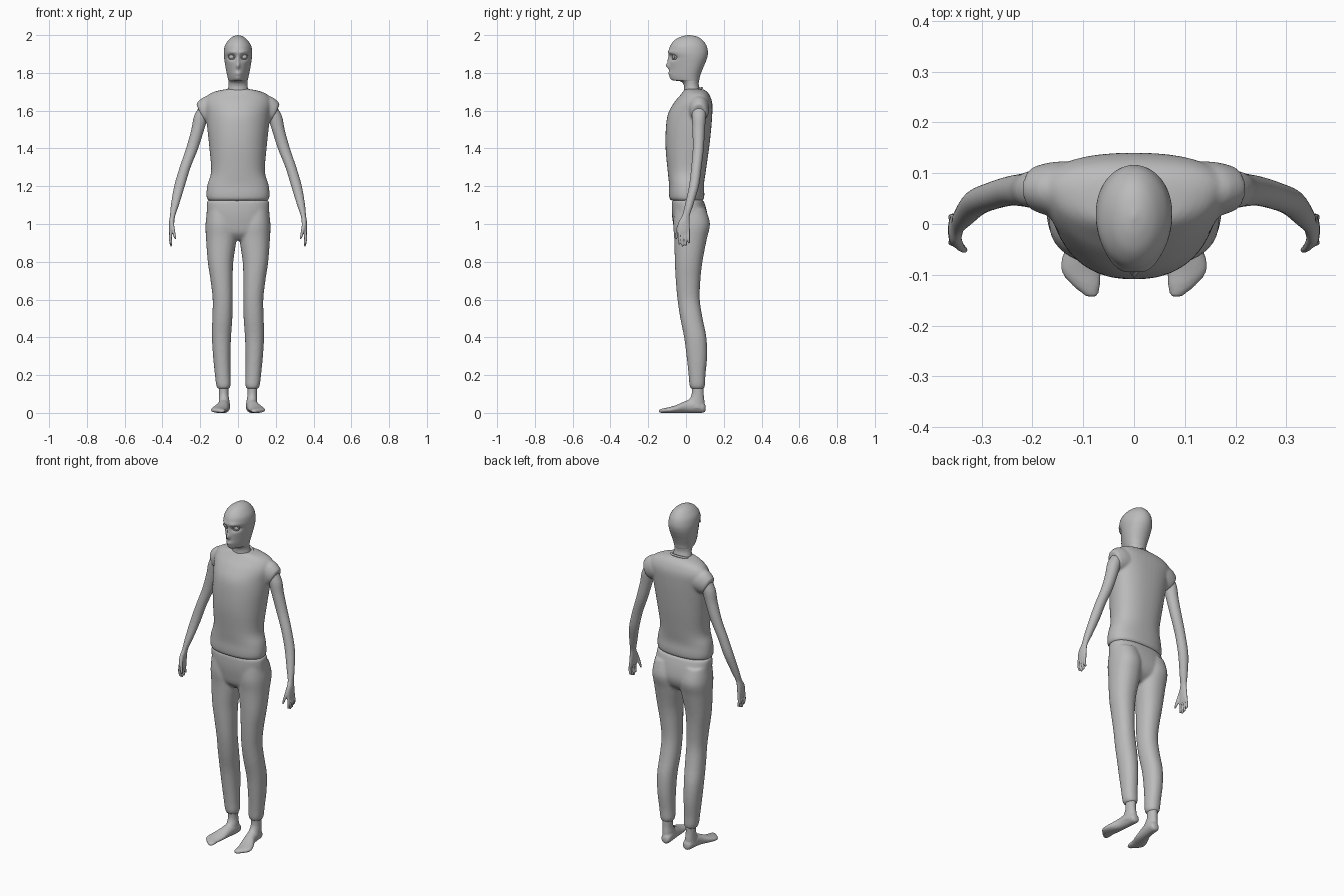
import bpy, bmesh, math
from mathutils import Vector, Matrix

grey = bpy.data.materials.new("plain grey")
grey.diffuse_color = (0.5, 0.5, 0.5, 1)
X, Y, Z = Vector((1, 0, 0)), Vector((0, 1, 0)), Vector((0, 0, 1))


def smooth_rows(rows, steps):
    """Catmull-Rom interpolation between section rows."""
    out = []
    for i in range(len(rows) - 1):
        p = [rows[max(0, min(len(rows) - 1, i + k))] for k in (-1, 0, 1, 2)]
        for s in range(steps):
            t = s / steps
            out.append([0.5 * (2 * b + (c - a) * t + (2 * a - 5 * b + 4 * c - d) * t * t
                        + (3 * b - a - 3 * c + d) * t ** 3) for a, b, c, d in zip(*p)])
    return out + [list(rows[-1])]


def loft(bm, rows, u=X, v=Y, segs=32, steps=4, power=2.0):
    """Rows: x, y, z, radius u, radius v, taper (narrows the -v side)."""
    rings = []
    for x, y, z, ru, rv, taper in smooth_rows(rows, steps):
        ring = []
        for k in range(segs):
            a = 2 * math.pi * k / segs
            c, s = math.cos(a), math.sin(a)
            c = math.copysign(abs(c) ** (2 / power), c)
            s = math.copysign(abs(s) ** (2 / power), s)
            ring.append(bm.verts.new(Vector((x, y, z)) + u * (ru * c * (1 + taper * s)) + v * (rv * s)))
        rings.append(ring)
    for a, b in zip(rings, rings[1:]):
        for k in range(segs):
            j = (k + 1) % segs
            bm.faces.new((a[k], a[j], b[j], b[k]))
    bm.faces.new(rings[0])
    bm.faces.new(rings[-1])


def upright(rows, cx=0):
    """Rows given as z, half width, front y, back y, taper."""
    return [(cx, (f + b) / 2, z, r, (b - f) / 2, t) for z, r, f, b, t in rows]


def leg_rows(rows, s):
    """Rows given as z, inner x, outer x, front y, back y."""
    return [(s * (i + o) / 2, (f + b) / 2, z, (o - i) / 2, (b - f) / 2, 0) for z, i, o, f, b in rows]


def finish(name, bm, voxel=0, relax=3, mirror=False):
    bmesh.ops.recalc_face_normals(bm, faces=bm.faces)
    me = bpy.data.meshes.new(name)
    bm.to_mesh(me)
    bm.free()
    me.materials.append(grey)
    for p in me.polygons:
        p.use_smooth = True
    ob = bpy.data.objects.new(name, me)
    bpy.context.collection.objects.link(ob)
    if voxel:
        m = ob.modifiers.new("blend", 'REMESH')
        m.mode, m.voxel_size, m.use_smooth_shade = 'VOXEL', voxel, True
        m = ob.modifiers.new("relax", 'SMOOTH')
        m.factor, m.iterations = 0.5, relax
    if mirror:
        m = ob.modifiers.new("mirror", 'MIRROR')
        m.use_mirror_merge = False
    return ob


# head and neck, with eye sockets, brow, nose and lips pushed into the face
bm = bmesh.new()
loft(bm, upright([
    (1.66, .065, -.005, .085, 0), (1.70, .056, -.01, .078, 0), (1.735, .050, -.012, .068, 0),
    (1.755, .050, -.03, .068, .1), (1.762, .049, -.075, .070, .35), (1.785, .054, -.088, .075, .35),
    (1.82, .062, -.088, .088, .28), (1.85, .068, -.088, .101, .2), (1.88, .073, -.088, .112, .12),
    (1.91, .075, -.092, .116, .05), (1.945, .069, -.083, .108, 0), (1.975, .049, -.058, .086, 0),
    (1.992, .027, -.025, .058, 0), (2.0, .003, .01, .02, 0)]), segs=64, steps=6)
for vert in bm.verts:
    x, y, z = vert.co
    if y < -.01 and z > 1.74:
        def bump(px, pz, sx, sz):
            return math.exp(-((abs(x) - px) / sx) ** 2 - ((z - pz) / sz) ** 2)
        vert.co.y += (.022 * bump(.033, 1.882, .018, .014) - .007 * bump(.03, 1.91, .025, .01)
                      - .017 * bump(0, 1.838, .010, .016) - .009 * bump(0, 1.87, .008, .02)
                      - .005 * bump(0, 1.797, .018, .008))
finish("head", bm)

# eyeballs
bm = bmesh.new()
bmesh.ops.create_uvsphere(bm, u_segments=20, v_segments=12, radius=.016, matrix=Matrix.Translation((.033, -.057, 1.885)))
finish("eyes", bm, mirror=True)


def ring_tube(name, centre, ru, rv, thick, tilt, turn, mirror):
    """Thin oval ring around an opening."""
    bm = bmesh.new()
    m = Matrix.Translation(centre) @ Matrix.Rotation(turn, 4, 'Z') @ Matrix.Rotation(tilt, 4, 'X')
    rings = []
    for k in range(32):
        a = 2 * math.pi * k / 32
        rings.append([bm.verts.new(m @ Vector(((ru + thick * math.cos(b)) * math.cos(a),
                      (rv + thick * math.cos(b)) * math.sin(a), thick * math.sin(b))))
                      for b in [2 * math.pi * j / 8 for j in range(8)]])
    for k in range(32):
        a, b = rings[k], rings[(k + 1) % 32]
        for j in range(8):
            bm.faces.new((a[j], b[j], b[(j + 1) % 8], a[(j + 1) % 8]))
    finish(name, bm, mirror=mirror)


ring_tube("eyelids", (.034, -.068, 1.885), .018, .012, .003, math.radians(90), math.radians(22), True)
ring_tube("collar", (0, .036, 1.702), .062, .051, .006, math.radians(20), 0, False)

# sleeveless-looking shirt with short cap sleeves
bm = bmesh.new()
loft(bm, upright([
    (1.122, .150, -.070, .080, 0), (1.132, .163, -.086, .094, 0), (1.16, .167, -.090, .097, 0),
    (1.21, .161, -.090, .095, .02), (1.28, .142, -.097, .105, .04), (1.40, .150, -.108, .122, .1),
    (1.50, .159, -.107, .133, .15), (1.58, .166, -.096, .139, .22), (1.64, .175, -.065, .139, .25),
    (1.68, .158, -.032, .126, .2), (1.703, .115, -.014, .108, .1), (1.714, .062, -.008, .088, 0)]),
    segs=48, power=2.3)
for s in (1, -1):
    loft(bm, [(s * .09, .065, 1.615, .058, .075, 0), (s * .15, .068, 1.607, .055, .072, 0),
              (s * .188, .069, 1.592, .046, .060, 0), (s * .200, .069, 1.587, .038, .050, 0)],
         Y, Vector((s * .41, 0, .91)))
finish("shirt", bm, .007, 3)

# trousers: pelvis and both legs blended together
bm = bmesh.new()
loft(bm, upright([
    (1.128, .155, -.066, .085, 0), (1.118, .164, -.074, .095, 0), (1.06, .166, -.075, .112, 0),
    (1.0, .166, -.068, .118, 0), (.95, .150, -.056, .100, 0), (.915, .08, -.025, .06, 0)]),
    segs=48, power=2.4)
for s in (1, -1):
    loft(bm, leg_rows([
        (1.08, .02, .162, -.060, .105), (1.0, .008, .172, -.068, .127), (.92, .008, .169, -.062, .110),
        (.80, .025, .160, -.059, .087), (.70, .028, .145, -.054, .076), (.60, .028, .134, -.045, .073),
        (.50, .030, .136, -.030, .088), (.40, .037, .138, -.010, .108), (.30, .040, .132, .003, .112),
        (.20, .040, .122, .014, .103), (.15, .039, .116, .018, .101), (.128, .045, .108, .025, .095)], s),
        power=2.2)
finish("trousers", bm, .008, 3)

# bare foot and ankle
bm = bmesh.new()
loft(bm, leg_rows([(.17, .047, .104, .026, .094), (.10, .050, .101, .030, .094),
                   (.06, .045, .102, .010, .098), (.025, .045, .105, .000, .097)], 1))
loft(bm, [(.070, .104, .025, .012, .014, 0), (.070, .092, .028, .026, .027, 0),
          (.073, .050, .038, .031, .038, 0), (.080, .0, .032, .032, .032, 0),
          (.095, -.05, .021, .041, .021, 0), (.104, -.09, .015, .040, .015, 0),
          (.094, -.12, .012, .028, .012, 0), (.083, -.143, .009, .011, .008, 0)], X, Z)
finish("feet", bm, .005, 2, True)

# arm, palm, fingers and thumb
bm = bmesh.new()
loft(bm, [
    (.165, .068, 1.63, .035, .036, 0), (.195, .068, 1.57, .038, .037, 0), (.213, .067, 1.50, .034, .033, 0),
    (.243, .065, 1.40, .032, .029, 0), (.280, .055, 1.30, .029, .027, 0), (.310, .042, 1.20, .028, .026, 0),
    (.334, .016, 1.10, .021, .022, 0), (.346, .000, 1.045, .014, .020, 0), (.351, -.010, 1.01, .014, .029, 0),
    (.354, -.012, .97, .012, .033, 0), (.355, -.012, .945, .009, .030, 0)])
for i, tip in enumerate((.892, .882, .886, .897)):
    y = -.036 + i * .0165
    loft(bm, [(.354, y, .965, .008, .0075, 0), (.358, y, .925, .008, .007, 0),
              (.354, y + .002, tip + .006, .007, .006, 0), (.353, y + .002, tip, .004, .004, 0)], segs=12)
loft(bm, [(.350, -.025, 1.015, .010, .012, 0), (.344, -.042, .975, .009, .009, 0),
          (.335, -.050, .935, .007, .007, 0), (.331, -.052, .92, .004, .004, 0)], segs=12)
finish("arms", bm, .0035, 2, True)
